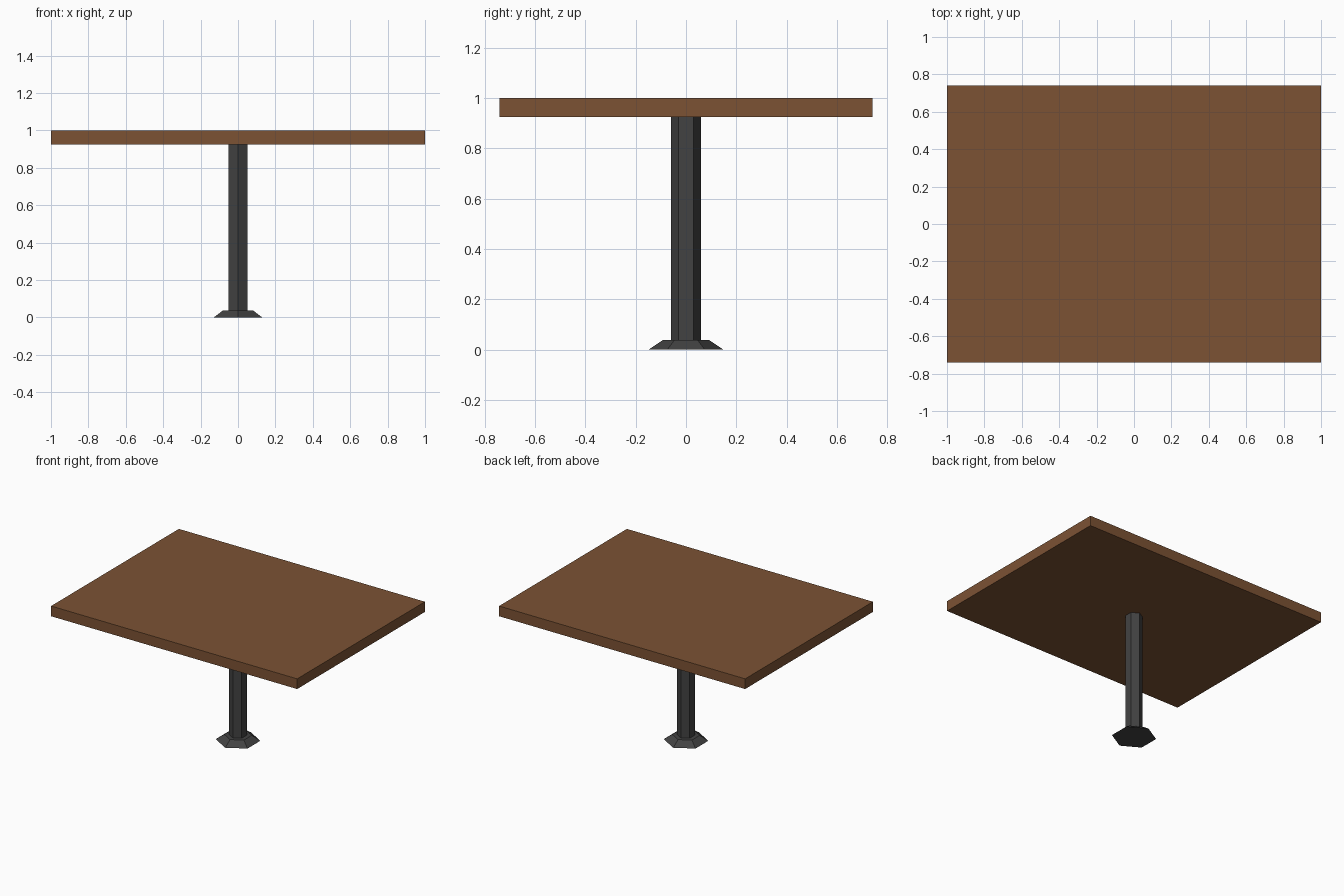
import bpy, bmesh, math

if "Cube" in bpy.data.objects:
    bpy.data.objects.remove(bpy.data.objects["Cube"])


def material(name, rgb):
    mat = bpy.data.materials.new(name)
    mat.diffuse_color = (*rgb, 1.0)
    mat.use_nodes = True
    mat.node_tree.nodes["Principled BSDF"].inputs["Base Color"].default_value = mat.diffuse_color
    return mat


def finish(name, bm, mat):
    bmesh.ops.recalc_face_normals(bm, faces=bm.faces)
    mesh = bpy.data.meshes.new(name)
    bm.to_mesh(mesh)
    bm.free()
    mesh.materials.append(mat)
    obj = bpy.data.objects.new(name, mesh)
    bpy.context.collection.objects.link(obj)
    return obj


def hex_frustum(name, r_low, r_high, z_low, z_high, mat):
    """Six-sided solid with corners on the y axis."""
    bm = bmesh.new()
    rings = []
    for r, z in ((r_low, z_low), (r_high, z_high)):
        rings.append([bm.verts.new((r * math.sin(i * math.pi / 3),
                                    r * math.cos(i * math.pi / 3), z)) for i in range(6)])
    low, high = rings
    for i in range(6):
        j = (i + 1) % 6
        bm.faces.new((low[i], low[j], high[j], high[i]))
    bm.faces.new(low)
    bm.faces.new(high)
    return finish(name, bm, mat)


wood = material("brown_wood", (0.20, 0.085, 0.034))
metal = material("dark_metal", (0.055, 0.055, 0.055))

# Table top slab
bm = bmesh.new()
bmesh.ops.create_cube(bm, size=1.0)
bmesh.ops.scale(bm, vec=(2.0, 1.483, 0.075), verts=bm.verts)
bmesh.ops.translate(bm, vec=(0, 0, 0.9625), verts=bm.verts)
finish("table_top", bm, wood)

# Central post and flared foot
hex_frustum("post", 0.059, 0.059, 0.038, 0.925, metal)
hex_frustum("foot", 0.149, 0.092, 0.0, 0.038, metal)
